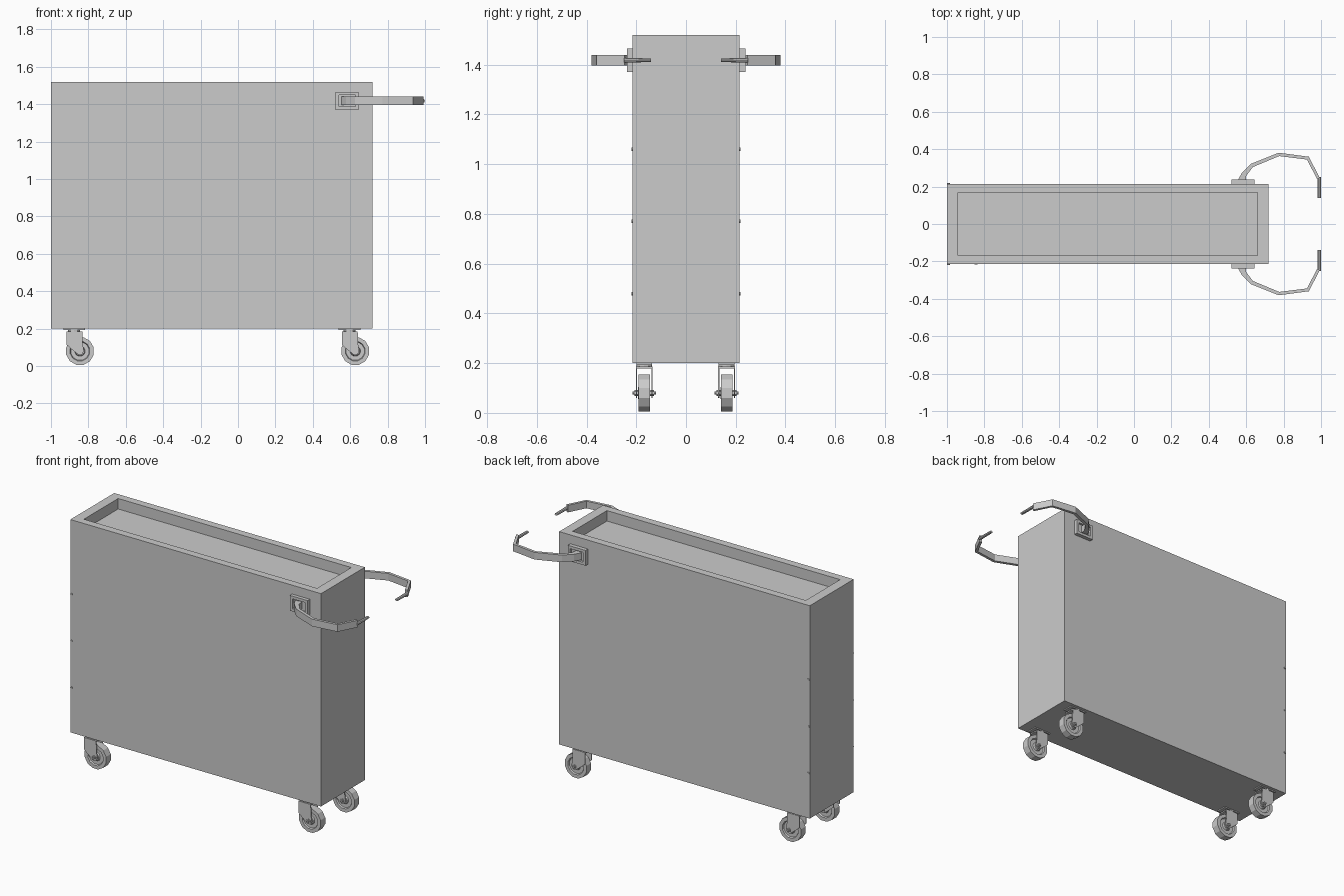
import bpy, bmesh, math
from mathutils import Vector, Matrix

if "Cube" in bpy.data.objects:
    bpy.data.objects.remove(bpy.data.objects["Cube"])


def finish(name, bm):
    bmesh.ops.recalc_face_normals(bm, faces=bm.faces)
    me = bpy.data.meshes.new(name)
    bm.to_mesh(me)
    bm.free()
    ob = bpy.data.objects.new(name, me)
    bpy.context.collection.objects.link(ob)
    return ob


def add_box(bm, lo, hi):
    lo, hi = Vector(lo), Vector(hi)
    m = Matrix.Translation((lo + hi) / 2) @ Matrix.Diagonal((*(hi - lo), 1))
    return bmesh.ops.create_cube(bm, size=1, matrix=m)["verts"]


def add_rod(bm, centre, radius, length, sides):
    # Cylinder lying along y
    m = Matrix.Translation(centre) @ Matrix.Rotation(math.pi / 2, 4, 'X')
    bmesh.ops.create_cone(bm, cap_ends=True, segments=sides, radius1=radius,
                          radius2=radius, depth=length, matrix=m)


def add_prism(bm, points, offset):
    # Closed outline pushed along an offset vector
    face = bm.faces.new([bm.verts.new(p) for p in points])
    ext = bmesh.ops.extrude_face_region(bm, geom=[face], use_keep_orig=True)
    bmesh.ops.translate(bm, vec=offset,
                        verts=[v for v in ext["geom"] if isinstance(v, bmesh.types.BMVert)])


def facing(bm, axis):
    return max(bm.faces, key=lambda f: f.calc_center_median().dot(axis) if f.normal.dot(axis) > .9 else -9)


# Cart body with a shallow tray sunk into the top
bm = bmesh.new()
add_box(bm, (-1, -.215, .2), (.72, .215, 1.52))
bm.normal_update()
top = facing(bm, Vector((0, 0, 1)))
bmesh.ops.inset_individual(bm, faces=[top], thickness=.05)
for v in top.verts:
    v.co.x = -.14 + math.copysign(.8, v.co.x + .14)
    v.co.y = math.copysign(.168, v.co.y)
floor = bmesh.ops.extrude_discrete_faces(bm, faces=[top])["faces"][0]
bmesh.ops.translate(bm, vec=(0, 0, -.065), verts=floor.verts)
finish("cart_body", bm)

# Small pins peeking out near the rear edge
bm = bmesh.new()
for z in (.48, .77, 1.06):
    add_rod(bm, (-.992, 0, z), .007, .438, 8)
finish("edge_pins", bm)


# Casters: plate, swivel, fork, axle and wheel
def caster(name, px, py):
    ax, az = px + .031, .08
    bm = bmesh.new()
    add_box(bm, (px - .058, py - .032, .193), (px + .058, py + .032, .201))
    add_box(bm, (px - .041, py - .031, .178), (px + .044, py + .031, .186))
    bmesh.ops.create_cone(bm, cap_ends=True, segments=12, radius1=.032, radius2=.032, depth=.012,
                          matrix=Matrix.Translation((px, py, .189)))
    side = [(-.041, .186), (.044, .186), (.046, .12), (.052, .08), (.042, .062),
            (.024, .06), (-.02, .095), (-.041, .115)]
    for s in (-1, 1):
        add_prism(bm, [(px + x, py + s * .029, z) for x, z in side], (0, s * .005, 0))
    add_rod(bm, (ax, py, az), .007, .096, 8)
    add_rod(bm, (ax, py, az), .013, .08, 6)
    finish(name + "_fork", bm)

    # Wheel spun from a half section, with dished sides
    bm = bmesh.new()
    prof = [(0, -.024), (.024, -.024), (.028, -.014), (.05, -.014), (.054, -.023), (.076, -.023),
            (.076, .023), (.054, .023), (.05, .014), (.028, .014), (.024, .024), (0, .024)]
    vs = [bm.verts.new((ax + r, py + y, az)) for r, y in prof]
    es = [bm.edges.new(p) for p in zip(vs, vs[1:])]
    bmesh.ops.rotate(bm, verts=vs, cent=(ax, py, az), matrix=Matrix.Rotation(math.radians(15), 3, 'Y'))
    bmesh.ops.spin(bm, geom=vs + es, cent=(ax, py, az), axis=(0, 1, 0),
                   angle=math.tau, steps=12, use_duplicate=False)
    bmesh.ops.remove_doubles(bm, verts=bm.verts, dist=1e-4)
    finish(name + "_wheel", bm)


for end, px in (("rear", -.876), ("front", .596)):
    for side, py in (("right", -.168), ("left", .163)):
        caster(f"caster_{end}_{side}", px, py)


# Curved push handles on mounting plates
path = [Vector(p) for p in ((.575, .225), (.588, .265), (.63, .313), (.775, .372),
                            (.93, .352), (.986, .243))]
half = [.022, .014, .01, .009, .009, .008]


def handle(name, s):
    bm = bmesh.new()
    add_box(bm, (.522, s * .21 - .001, 1.37), (.644, s * .238 + .001, 1.465))
    bmesh.ops.recalc_face_normals(bm, faces=bm.faces)
    out = facing(bm, Vector((0, s, 0)))
    bmesh.ops.inset_individual(bm, faces=[out], thickness=.024)
    inner = bmesh.ops.extrude_discrete_faces(bm, faces=[out])["faces"][0]
    bmesh.ops.translate(bm, vec=(0, -s * .014, 0), verts=inner.verts)
    bmesh.ops.remove_doubles(bm, verts=bm.verts, dist=1e-5)
    finish(name + "_plate", bm)

    # Flat bar swept along the path
    bm = bmesh.new()
    rings = []
    for i, p in enumerate(path):
        t = (path[min(i + 1, len(path) - 1)] - path[max(i - 1, 0)]).normalized()
        n = Vector((-t.y, t.x)) * half[i]
        rings.append([bm.verts.new((q.x, s * q.y, z)) for q, z in
                      ((p + n, 1.396), (p - n, 1.396), (p - n, 1.44), (p + n, 1.44))])
    for a, b in zip(rings, rings[1:]):
        for k in range(4):
            bm.faces.new((a[k], a[(k + 1) % 4], b[(k + 1) % 4], b[k]))
    bm.faces.new(rings[0])
    bm.faces.new(rings[-1])
    finish(name + "_bar", bm)

    # Thin grip rod pointing inward, with a tapered tip
    bm = bmesh.new()
    add_rod(bm, (.99, s * .195, 1.418), .01, .11, 8)
    for v in bm.verts:
        if abs(v.co.y) < .15:
            v.co.z = 1.418 + (v.co.z - 1.418) * .7
    finish(name + "_grip", bm)


handle("handle_right", -1)
handle("handle_left", 1)
